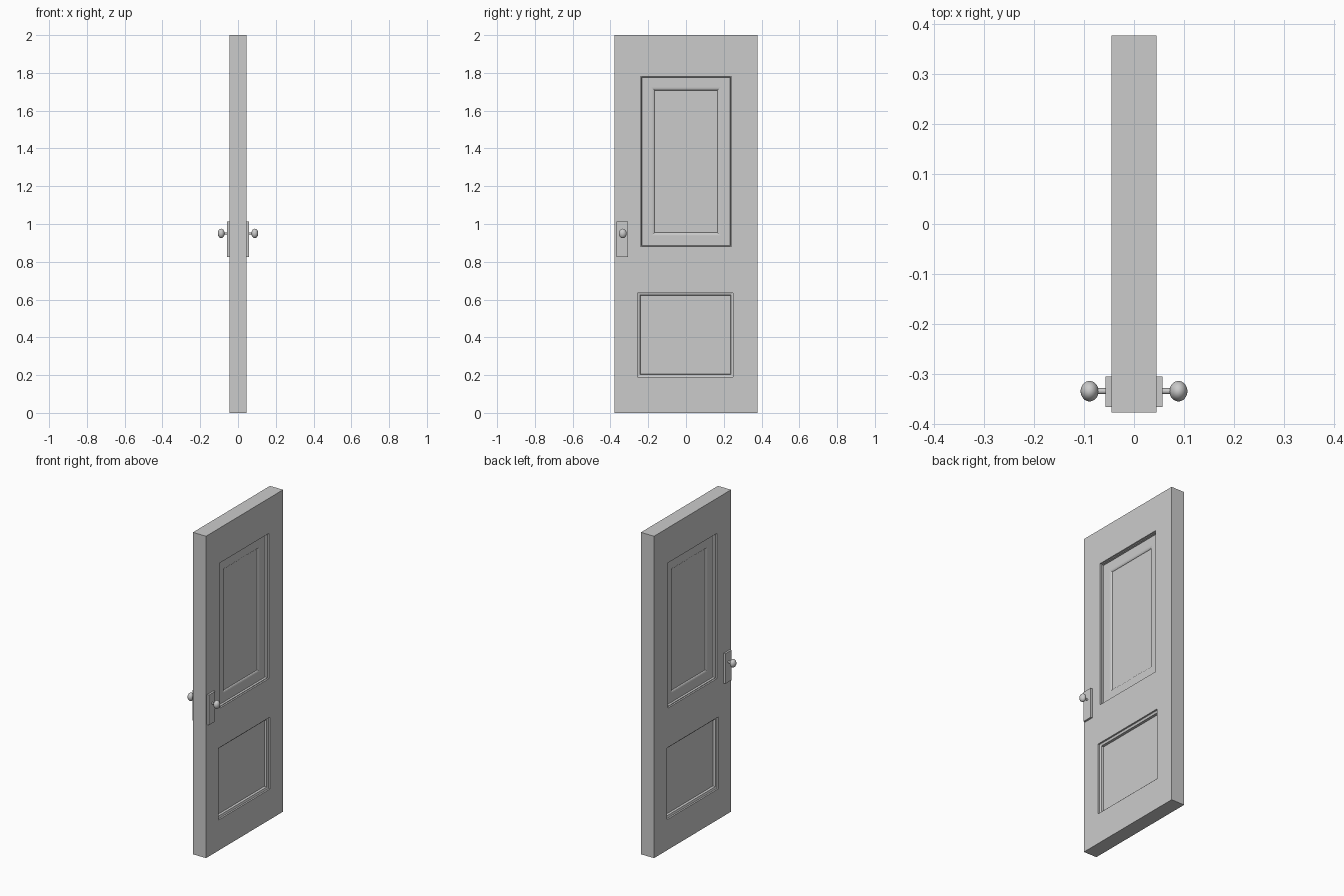
import bpy, bmesh, math

if "Cube" in bpy.data.objects:
    bpy.data.objects.remove(bpy.data.objects["Cube"])

HALF_T, HALF_W, HEIGHT = 0.045, 0.378, 2.0


def box(name, x0, x1, y0, y1, z0, z1):
    bpy.ops.mesh.primitive_cube_add(size=1, location=((x0 + x1) / 2, (y0 + y1) / 2, (z0 + z1) / 2))
    ob = bpy.context.object
    ob.name = name
    ob.scale = (abs(x1 - x0), y1 - y0, z1 - z0)
    bpy.ops.object.transform_apply(location=False, rotation=False, scale=True)
    return ob


def panel_cutter(name, side, y0, y1, z0, z1, profile):
    """Stepped rectangular plug; profile = (inset, depth below door face)."""
    bm = bmesh.new()
    rings = []
    for inset, depth in profile:
        x = side * (HALF_T - depth)
        corners = [(y0 + inset, z0 + inset), (y1 - inset, z0 + inset),
                   (y1 - inset, z1 - inset), (y0 + inset, z1 - inset)]
        rings.append([bm.verts.new((x, y, z)) for y, z in corners])
    for a, b in zip(rings, rings[1:]):
        for i in range(4):
            j = (i + 1) % 4
            bm.faces.new((a[i], a[j], b[j], b[i]))
    bm.faces.new(rings[0])
    bm.faces.new(rings[-1])
    bmesh.ops.recalc_face_normals(bm, faces=bm.faces)
    me = bpy.data.meshes.new(name)
    bm.to_mesh(me)
    bm.free()
    ob = bpy.data.objects.new(name, me)
    bpy.context.collection.objects.link(ob)
    ob.hide_render = True
    return ob


# Door slab
door = box("door_slab", -HALF_T, HALF_T, -HALF_W, HALF_W, 0, HEIGHT)

# Recess sections: upper has a sunk field with a curved edge, lower a stepped frame
cove = [(0.058 + 0.016 * math.sin(t), 0.030 - 0.008 * math.cos(t))
        for t in [math.pi / 2 * i / 5 for i in range(6)]]
upper = [(0, -0.02), (0, 0.010), (0.004, 0.010), (0.006, 0.022)] + cove
lower = [(0, -0.02), (0, 0.010), (0.013, 0.014), (0.015, 0.028)]

# Cut both panels on both faces
for side in (-1, 1):
    for cutter in (panel_cutter("upper_cutter", side, -0.24, 0.24, 0.88, 1.782, upper),
                   panel_cutter("lower_cutter", side, -0.256, 0.25, 0.19, 0.636, lower)):
        mod = door.modifiers.new("panel", 'BOOLEAN')
        mod.operation = 'DIFFERENCE'
        mod.solver = 'EXACT'
        mod.object = cutter
        bpy.context.view_layer.objects.active = door
        bpy.ops.object.modifier_apply(modifier=mod.name)
        bpy.data.objects.remove(cutter)

# Back plate, stem and oval knob on each face
KY, KZ = -0.335, 0.95
for side, label in ((-1, "left"), (1, "right")):
    x0, x1 = sorted((side * 0.043, side * 0.057))
    box("handle_plate_" + label, x0, x1, -0.367, -0.306, 0.825, 1.012)
    bpy.ops.mesh.primitive_cylinder_add(vertices=24, radius=0.006, depth=0.03,
                                        location=(side * 0.067, KY, KZ), rotation=(0, math.pi / 2, 0))
    stem = bpy.context.object
    stem.name = "knob_stem_" + label
    bpy.ops.object.shade_smooth_by_angle()
    bpy.ops.mesh.primitive_uv_sphere_add(segments=32, ring_count=16, radius=1,
                                         location=(side * 0.089, KY, KZ), rotation=(0, 0, 0))
    knob = bpy.context.object
    knob.name = "knob_" + label
    knob.scale = (0.018, 0.0205, 0.025)
    bpy.ops.object.shade_smooth_by_angle()
